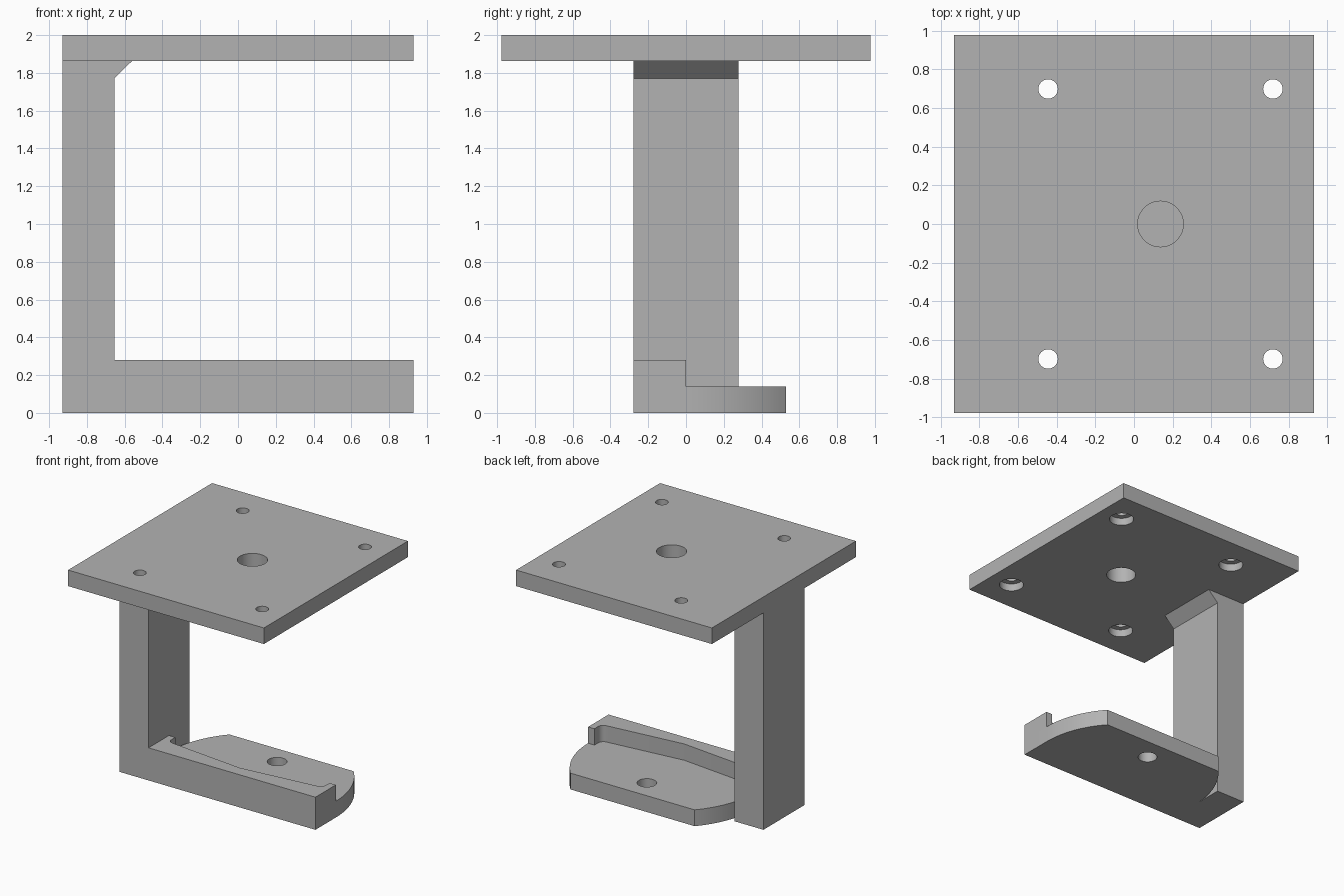
import bpy
import bmesh
from math import asin, cos, sin, pi, radians
from mathutils import Vector

if "Cube" in bpy.data.objects:
    bpy.data.objects.remove(bpy.data.objects["Cube"], do_unlink=True)

grey = bpy.data.materials.new("plain grey")
grey.use_nodes = True
grey.diffuse_color = (0.45, 0.45, 0.45, 1)
grey.node_tree.nodes["Principled BSDF"].inputs["Base Color"].default_value = grey.diffuse_color


def prism(name, points, direction):
    """Extrude a closed outline of 3D points along a direction."""
    bm = bmesh.new()
    face = bm.faces.new([bm.verts.new(p) for p in points])
    grown = bmesh.ops.extrude_face_region(bm, geom=[face])["geom"]
    bmesh.ops.translate(bm, vec=Vector(direction),
                        verts=[v for v in grown if isinstance(v, bmesh.types.BMVert)])
    bmesh.ops.recalc_face_normals(bm, faces=bm.faces)
    mesh = bpy.data.meshes.new(name)
    bm.to_mesh(mesh)
    bm.free()
    mesh.materials.append(grey)
    obj = bpy.data.objects.new(name, mesh)
    bpy.context.collection.objects.link(obj)
    return obj


def slab(name, outline, z0, z1):
    return prism(name, [(x, y, z0) for x, y in outline], (0, 0, z1 - z0))


def arc(cx, cy, r, a0, a1, steps):
    return [(cx + r * cos(a0 + (a1 - a0) * i / steps),
             cy + r * sin(a0 + (a1 - a0) * i / steps)) for i in range(steps + 1)]


def activate(obj):
    bpy.ops.object.select_all(action="DESELECT")
    obj.select_set(True)
    bpy.context.view_layer.objects.active = obj


def drill(obj, x, y, r, z0, z1):
    """Cut a round vertical hole."""
    cutter = slab("hole_cutter", arc(x, y, r, 0, 2 * pi, 48)[:-1], z0, z1)
    cutter.hide_render = True
    activate(obj)
    mod = obj.modifiers.new("hole", "BOOLEAN")
    mod.operation = "DIFFERENCE"
    mod.solver = "EXACT"
    mod.object = cutter
    bpy.ops.object.modifier_apply(modifier=mod.name)
    bpy.data.objects.remove(cutter, do_unlink=True)


def mirrored(points):
    return [(2 * MID - x, y) for x, y in reversed(points)]


MID = 0.137       # centre line of the holes and base
HALF_X, HALF_Y = 0.93, 0.977
ARM_Y = 0.278     # half depth of the column
INNER = -0.655    # inner face of the column
PLATE_Z = 1.862
BASE_Z, RAIL_Z = 0.14, 0.28

# Top plate with a centre hole and four counterbored screw holes
plate = slab("mounting_plate", [(-HALF_X, -HALF_Y), (HALF_X, -HALF_Y),
                                (HALF_X, HALF_Y), (-HALF_X, HALF_Y)], PLATE_Z, 2)
drill(plate, MID, 0, 0.118, 1.7, 2.1)
for sx in (-1, 1):
    for sy in (-1, 1):
        x, y = MID + sx * 0.581, sy * 0.698
        drill(plate, x, y, 0.05, 1.7, 2.1)
        drill(plate, x, y, 0.098, 1.7, PLATE_Z + 0.065)

# Column with a sloped brace under the plate
profile = [(-HALF_X, 0), (INNER, 0), (INNER, 1.77), (-0.562, PLATE_Z), (-HALF_X, PLATE_Z)]
column = prism("column", [(x, -ARM_Y, z) for x, z in profile], (0, 2 * ARM_Y, 0))

# Base: straight front, round sides, flat back
radius = HALF_X - MID
side = arc(MID, 0, radius, 0, asin(0.53 / radius), 16)
base = slab("base_plate", [(INNER, -ARM_Y), (HALF_X, -ARM_Y)] + side + mirrored(side), 0, BASE_Z)
drill(base, MID, 0.335, 0.077, -0.1, 0.3)

# Raised front rail: end tabs, rounded inner corners and a shallow V-shaped wall
tab = [(HALF_X, 0), (0.87, 0)] + arc(0.82, -0.05, 0.05, 0, -pi / 2, 8)
rail = slab("front_rail", [(INNER, -ARM_Y), (HALF_X, -ARM_Y)] + tab
            + [(MID, -0.172)] + mirrored(tab), BASE_Z, RAIL_Z)

for obj in (plate, column, base, rail):
    activate(obj)
    bpy.ops.object.shade_smooth_by_angle(angle=radians(25))
